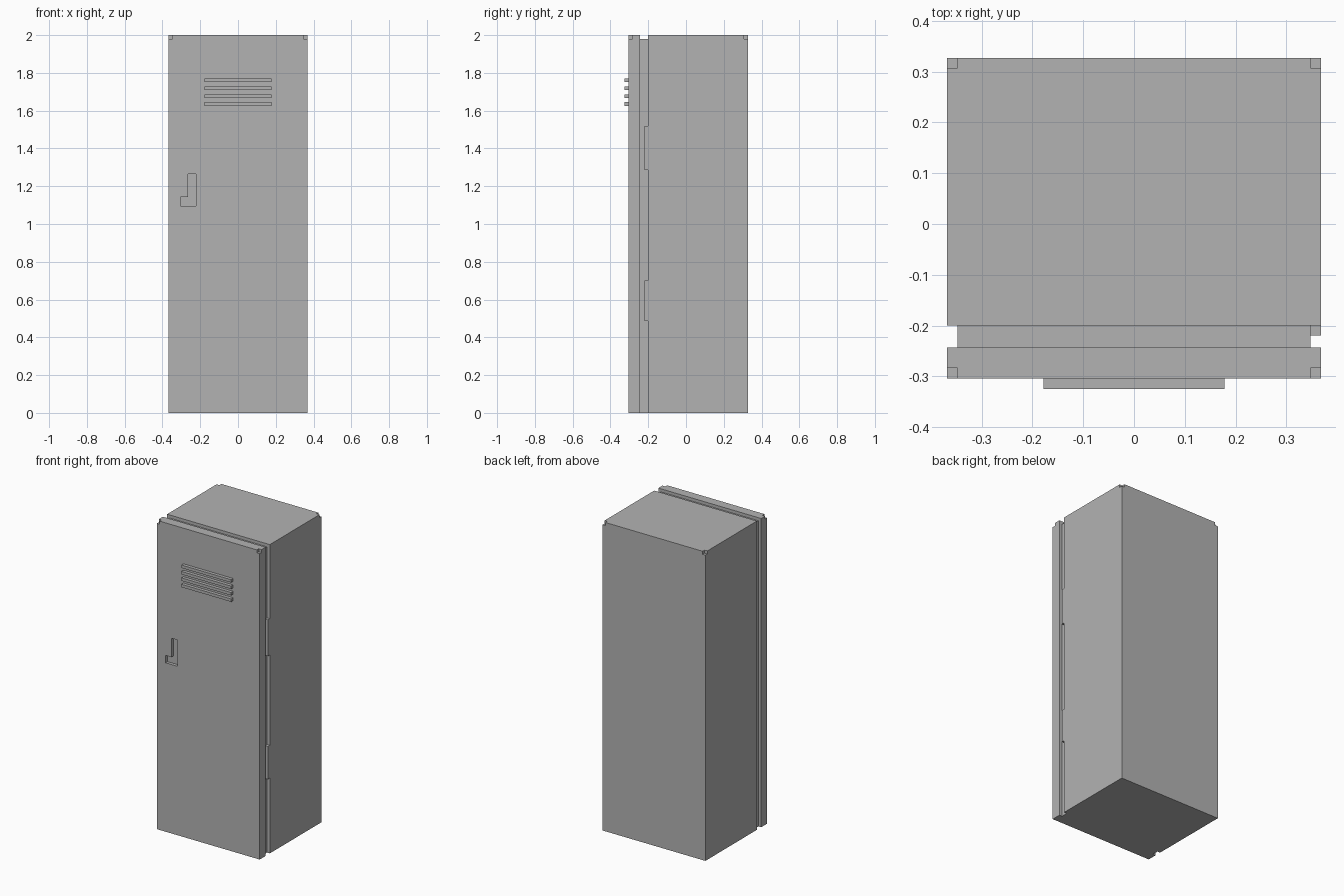
import bpy
import bmesh

if "Cube" in bpy.data.objects:
    bpy.data.objects.remove(bpy.data.objects["Cube"], do_unlink=True)

grey = bpy.data.materials.new("locker_grey")
grey.use_nodes = True
grey.diffuse_color = (0.45, 0.45, 0.45, 1)
grey.node_tree.nodes["Principled BSDF"].inputs["Base Color"].default_value = (0.45, 0.45, 0.45, 1)


def prism(name, outline, y0, y1):
    """Extrude an outline in the xz plane from y0 back to y1."""
    bm = bmesh.new()
    face = bm.faces.new([bm.verts.new((x, y0, z)) for x, z in outline])
    result = bmesh.ops.extrude_face_region(bm, geom=[face])
    verts = [v for v in result["geom"] if isinstance(v, bmesh.types.BMVert)]
    bmesh.ops.translate(bm, verts=verts, vec=(0, y1 - y0, 0))
    bmesh.ops.recalc_face_normals(bm, faces=bm.faces)
    mesh = bpy.data.meshes.new(name)
    bm.to_mesh(mesh)
    bm.free()
    mesh.materials.append(grey)
    obj = bpy.data.objects.new(name, mesh)
    bpy.context.collection.objects.link(obj)
    return obj


def box(name, x0, x1, y0, y1, z0, z1):
    return prism(name, [(x0, z0), (x1, z0), (x1, z1), (x0, z1)], y0, y1)


def carve(obj, cutters):
    """Cut the cutters out of the object, then discard them."""
    for cutter in cutters:
        cutter.hide_render = True
        mod = obj.modifiers.new("cut", "BOOLEAN")
        mod.operation = "DIFFERENCE"
        mod.solver = "EXACT"
        mod.object = cutter
    bpy.context.view_layer.update()
    graph = bpy.context.evaluated_depsgraph_get()
    mesh = bpy.data.meshes.new_from_object(obj.evaluated_get(graph))
    obj.modifiers.clear()
    obj.data = mesh
    for cutter in cutters:
        bpy.data.objects.remove(cutter, do_unlink=True)


W, BACK, FRONT, H = 0.368, 0.327, -0.304, 2.0
BODY_FRONT, DOOR_BACK = -0.20, -0.243
N = 0.02  # notch and recess depth


def corner_notches(y0, y1):
    """Small cutters at the two upper corners."""
    return [box("notch_cutter", min(s * (W - N), s * (W + N)), max(s * (W - N), s * (W + N)),
                y0, y1, H - N, H + N) for s in (-1, 1)]


# Cabinet body with notched rear top corners
body = box("cabinet_body", -W, W, BODY_FRONT, BACK, 0, H)
carve(body, corner_notches(BACK - N, BACK + N))

# Door with notched front top corners and an L-shaped latch recess
door = box("door", -W, W, FRONT, DOOR_BACK, 0, H)
latch = [(-0.305, 1.094), (-0.222, 1.094), (-0.222, 1.264),
         (-0.264, 1.264), (-0.264, 1.142), (-0.305, 1.142)]
carve(door, corner_notches(FRONT - N, FRONT + N)
      + [prism("latch_cutter", latch, FRONT - N, FRONT + N)])

# Set-back frame joining the door to the body
box("door_frame", -W + N, W - N, DOOR_BACK, BODY_FRONT, 0, H - N)

# Hinge plates on the left side
for name, z0, z1 in (("lower_hinge", 0.487, 0.70), ("upper_hinge", 1.285, 1.52)):
    box(name, W - N, W, BODY_FRONT - N, BODY_FRONT, z0, z1)

# Vent slats
for i in range(4):
    z = 1.626 + i * 0.0415
    box(f"vent_slat_{i + 1}", -0.178, 0.178, FRONT - 0.021, FRONT, z, z + 0.019)
